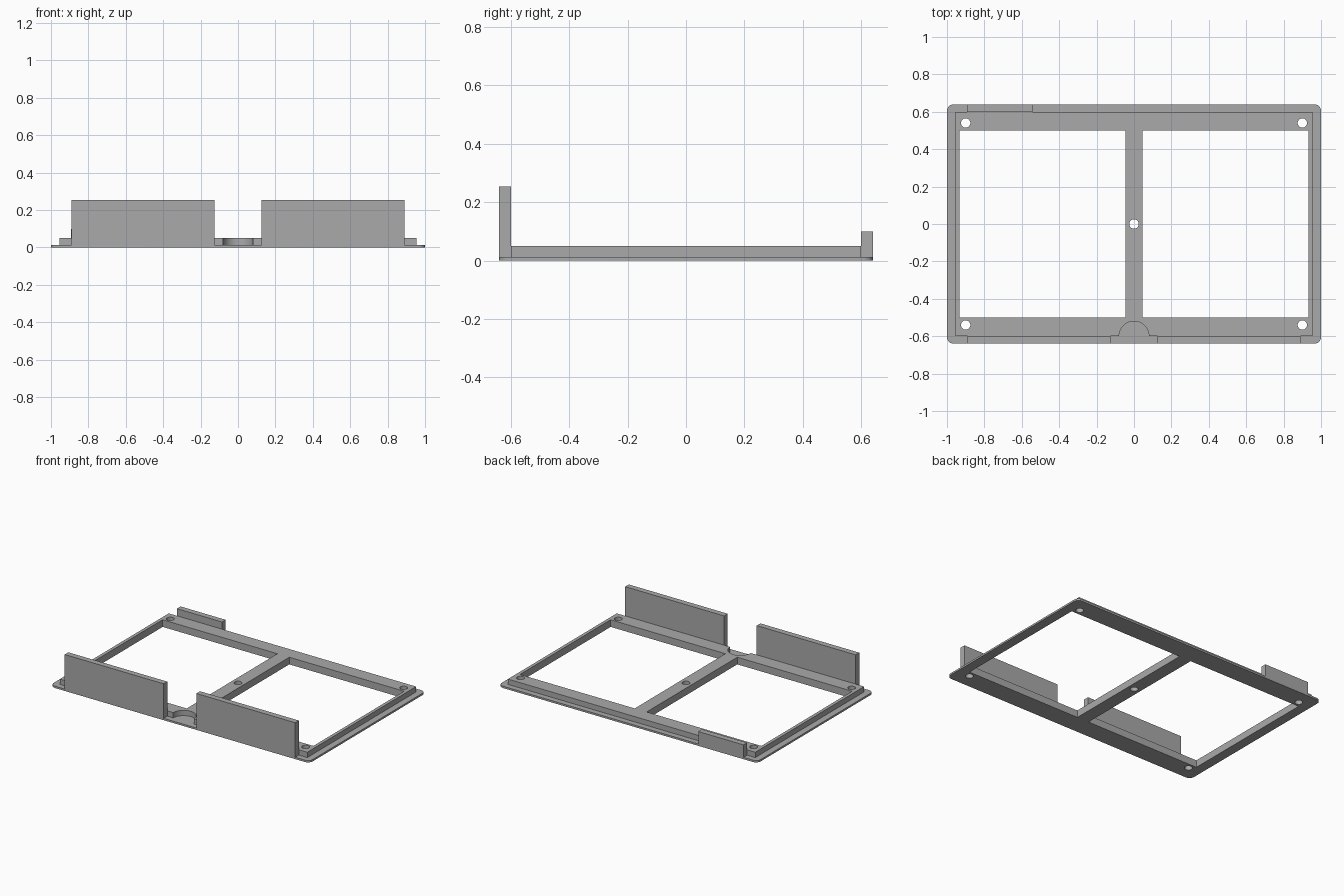
import bpy, bmesh, math

if "Cube" in bpy.data.objects:
    bpy.data.objects.remove(bpy.data.objects["Cube"])

grey = bpy.data.materials.new("grey plastic")
grey.diffuse_color = (0.4, 0.4, 0.4, 1)
grey.use_nodes = True
grey.node_tree.nodes["Principled BSDF"].inputs["Base Color"].default_value = grey.diffuse_color

PLATE_TOP, FRAME_TOP = 0.013, 0.05


def prism(name, outline, z0, z1):
    """Extrude a counter-clockwise outline from z0 to z1."""
    bm = bmesh.new()
    face = bm.faces.new([bm.verts.new((x, y, z0)) for x, y in outline])
    ext = bmesh.ops.extrude_face_region(bm, geom=[face], use_keep_orig=True)
    top = [v for v in ext["geom"] if isinstance(v, bmesh.types.BMVert)]
    bmesh.ops.translate(bm, verts=top, vec=(0, 0, z1 - z0))
    bmesh.ops.recalc_face_normals(bm, faces=bm.faces[:])
    mesh = bpy.data.meshes.new(name)
    bm.to_mesh(mesh)
    bm.free()
    mesh.materials.append(grey)
    ob = bpy.data.objects.new(name, mesh)
    bpy.context.collection.objects.link(ob)
    return ob


def rect(x0, x1, y0, y1):
    return [(x0, y0), (x1, y0), (x1, y1), (x0, y1)]


def circle(cx, cy, r, n=32):
    return [(cx + r * math.cos(2 * math.pi * i / n),
             cy + r * math.sin(2 * math.pi * i / n)) for i in range(n)]


def rounded(hx, hy, r, n=6):
    pts = []
    for k, (sx, sy) in enumerate([(1, 1), (-1, 1), (-1, -1), (1, -1)]):
        for i in range(n + 1):
            a = math.pi / 2 * (k + i / n)
            pts.append((sx * (hx - r) + r * math.cos(a),
                        sy * (hy - r) + r * math.sin(a)))
    return pts


def boolean(ob, tool, operation):
    """Apply a boolean and discard the tool object."""
    mod = ob.modifiers.new(operation, 'BOOLEAN')
    mod.operation, mod.solver, mod.object = operation, 'EXACT', tool
    bpy.context.view_layer.objects.active = ob
    bpy.ops.object.modifier_apply(modifier=mod.name)
    bpy.data.objects.remove(tool, do_unlink=True)


# Thin rounded plate with a raised inner step
base = prism("base_frame", rounded(1.0, 0.64, 0.035), 0, PLATE_TOP)
boolean(base, prism("step", rect(-0.955, 0.955, -0.6, 0.6), 0.005, FRAME_TOP), 'UNION')

# Two windows, leaving the centre bar
for x0, x1 in [(-0.932, -0.046), (0.046, 0.932)]:
    boolean(base, prism("window", rect(x0, x1, -0.5, 0.5), -0.1, 0.2), 'DIFFERENCE')

# Screw holes in the corners and the middle of the bar
for x, y in [(0, 0), (-0.9, -0.54), (0.9, -0.54), (-0.9, 0.54), (0.9, 0.54)]:
    boolean(base, prism("hole", circle(x, y, 0.025), -0.1, 0.2), 'DIFFERENCE')

# Half-round notch at the front of the step
boolean(base, prism("notch", circle(0, -0.6, 0.08, 48), PLATE_TOP, 0.2), 'DIFFERENCE')

# Tall front walls and the short rear tab
prism("front_wall_left", rect(-0.89, -0.126, -0.64, -0.6), PLATE_TOP, 0.254)
prism("front_wall_right", rect(0.126, 0.89, -0.64, -0.6), PLATE_TOP, 0.254)
prism("rear_tab", rect(-0.892, -0.543, 0.6, 0.64), PLATE_TOP, 0.1)

# Smooth the round holes and corners, keep edges sharp
for ob in bpy.context.collection.objects:
    ob.select_set(True)
bpy.context.view_layer.objects.active = base
bpy.ops.object.shade_smooth_by_angle(angle=math.radians(30))
